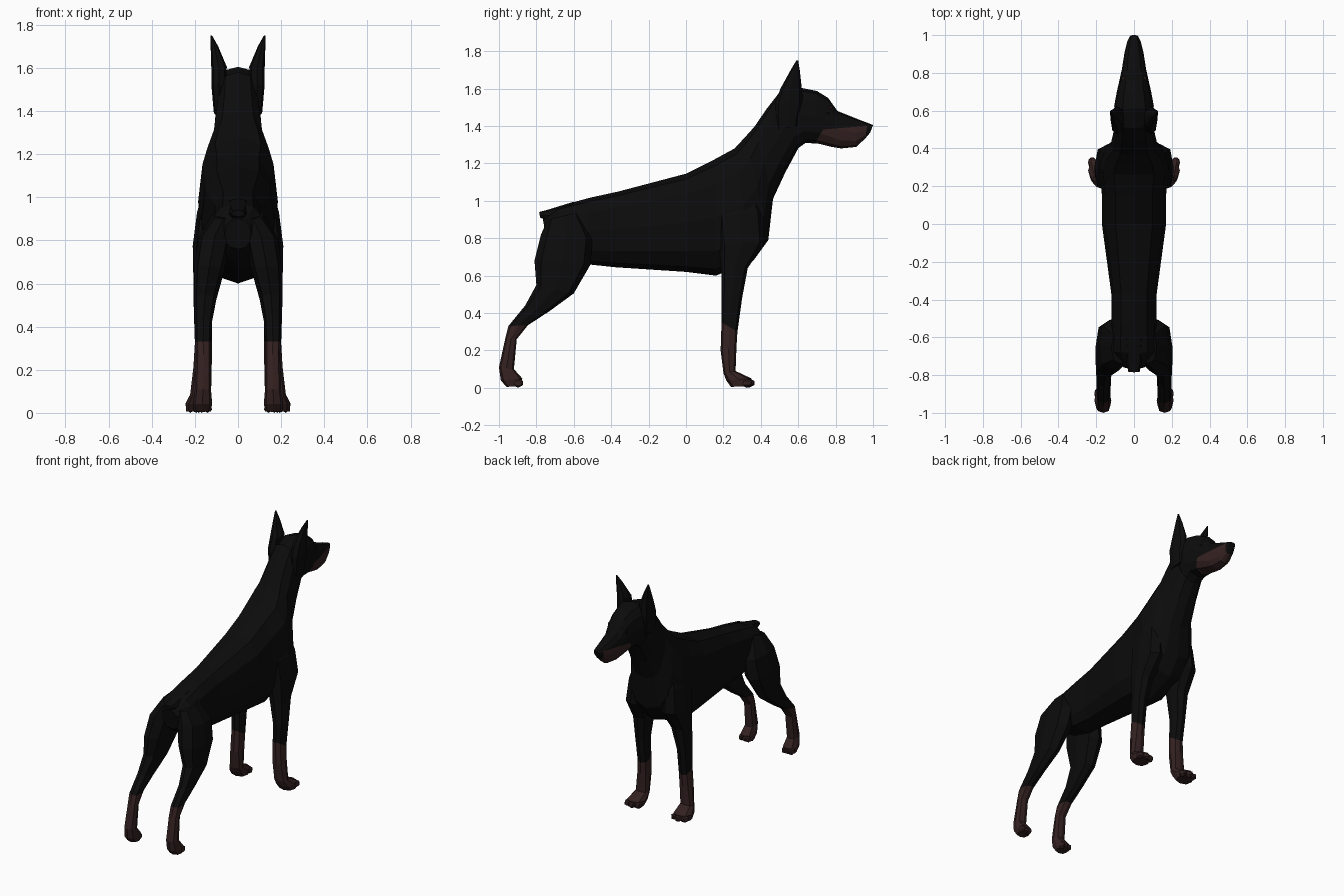
import bpy, bmesh, math
from mathutils import Vector


def material(name, rgb):
    m = bpy.data.materials.new(name)
    m.diffuse_color = (*rgb, 1)
    return m


BLACK = material("black coat", (0.0035, 0.0035, 0.0035))
BROWN = material("brown markings", (0.034, 0.015, 0.015))


def ring(a, b, x0, x1, n, e):
    """Rounded cross-section spanning side-view points a-b (y, z) and x0-x1."""
    pts = []
    for i in range(n):
        t = 2 * math.pi * i / n
        c, s = (math.copysign(abs(v) ** e, v) for v in (math.cos(t), math.sin(t)))
        pts.append(Vector(((x0 + x1) / 2 + (x1 - x0) / 2 * s,
                           (a[0] + b[0]) / 2 + (a[0] - b[0]) / 2 * c,
                           (a[1] + b[1]) / 2 + (a[1] - b[1]) / 2 * c)))
    return pts


def loft(name, sections, n=8, e=0.8, brown=None, cuts=(), mirror=False):
    """Skin a row of sections (ay, az, by, bz, x0, x1); paint faces by rule."""
    bm = bmesh.new()
    rows = [[bm.verts.new(p) for p in ring(s[:2], s[2:4], s[4], s[5], n, e)]
            for s in sections]
    for r0, r1 in zip(rows, rows[1:]):
        for i in range(n):
            j = (i + 1) % n
            bm.faces.new((r0[i], r0[j], r1[j], r1[i]))
    bm.faces.new(rows[0])
    bm.faces.new(rows[-1])
    for co, no in cuts:
        bmesh.ops.bisect_plane(bm, geom=bm.verts[:] + bm.edges[:] + bm.faces[:],
                               plane_co=co, plane_no=no)
    return finish(name, bm, brown, mirror)


def finish(name, bm, brown=None, mirror=False):
    if mirror:
        dup = bmesh.ops.duplicate(bm, geom=bm.verts[:] + bm.edges[:] + bm.faces[:])
        for v in dup["geom"]:
            if isinstance(v, bmesh.types.BMVert):
                v.co.x = -v.co.x
    bmesh.ops.recalc_face_normals(bm, faces=bm.faces)
    for f in bm.faces:
        f.material_index = int(bool(brown and brown(f.calc_center_median())))
    me = bpy.data.meshes.new(name)
    bm.to_mesh(me)
    bm.free()
    me.materials.append(BLACK)
    me.materials.append(BROWN)
    ob = bpy.data.objects.new(name, me)
    bpy.context.collection.objects.link(ob)
    return ob


def blobs(name, spots, size, brown):
    """Small faceted pads, mirrored left and right."""
    bm = bmesh.new()
    for spot in spots:
        new = bmesh.ops.create_icosphere(bm, subdivisions=1, radius=1)["verts"]
        for v in new:
            v.co = Vector(p * q for p, q in zip(v.co, size)) + Vector(spot)
    return finish(name, bm, lambda c: brown, True)


def centred(rows):
    return [(*r[:4], -r[4], r[4]) for r in rows]


# torso and neck: top point, bottom point, half width
loft("body", centred([
    (-0.765, 0.90, -0.74, 0.76, 0.06),
    (-0.68, 0.97, -0.66, 0.70, 0.125),
    (-0.52, 1.015, -0.52, 0.66, 0.12),
    (-0.36, 1.05, -0.38, 0.645, 0.12),
    (0.0, 1.145, 0.0, 0.62, 0.17),
    (0.15, 1.22, 0.16, 0.60, 0.17),
    (0.26, 1.28, 0.36, 0.68, 0.185),
    (0.32, 1.345, 0.44, 0.79, 0.16),
    (0.365, 1.395, 0.465, 1.01, 0.125),
    (0.43, 1.49, 0.53, 1.15, 0.11),
    (0.50, 1.58, 0.60, 1.28, 0.10)]), n=12)

# docked tail
loft("tail", centred([
    (-0.60, 0.995, -0.62, 0.92, 0.05),
    (-0.74, 0.952, -0.73, 0.89, 0.04),
    (-0.785, 0.94, -0.78, 0.91, 0.03)]))

# head with brown lower muzzle and black nose
loft("head", centred([
    (0.49, 1.56, 0.57, 1.26, 0.09),
    (0.61, 1.605, 0.64, 1.31, 0.105),
    (0.70, 1.587, 0.71, 1.305, 0.09),
    (0.76, 1.55, 0.77, 1.29, 0.076),
    (0.81, 1.48, 0.83, 1.28, 0.064),
    (0.91, 1.44, 0.91, 1.288, 0.05),
    (0.97, 1.417, 0.96, 1.335, 0.036),
    (1.0, 1.405, 0.985, 1.365, 0.022)]), n=12,
    cuts=[((0, 0.9, 1.395), (0, -0.08, 1)), ((0, 0.715, 1.35), (0, 1, -0.6))],
    brown=lambda c: c.z < 1.395 + 0.08 * (c.y - 0.9)
    and c.y - 0.6 * c.z > 0.715 - 0.81 and c.y < 0.97)

# pointed ears
loft("ears", [
    (0.60, 1.40, 0.48, 1.38, 0.06, 0.112),
    (0.625, 1.53, 0.475, 1.52, 0.055, 0.124),
    (0.618, 1.61, 0.505, 1.60, 0.052, 0.124),
    (0.608, 1.70, 0.56, 1.70, 0.092, 0.127),
    (0.60, 1.75, 0.59, 1.75, 0.12, 0.127)], n=8, e=0.9, mirror=True)

# front legs: front point, back point, inner and outer x
loft("front_legs", [
    (0.36, 1.08, 0.22, 1.06, 0.06, 0.15),
    (0.415, 0.94, 0.16, 0.92, 0.06, 0.19),
    (0.425, 0.78, 0.175, 0.77, 0.06, 0.21),
    (0.33, 0.64, 0.19, 0.61, 0.09, 0.207),
    (0.30, 0.48, 0.19, 0.47, 0.12, 0.205),
    (0.275, 0.30, 0.19, 0.35, 0.12, 0.20),
    (0.27, 0.22, 0.185, 0.20, 0.122, 0.207),
    (0.265, 0.09, 0.20, 0.08, 0.125, 0.222),
    (0.35, 0.05, 0.215, 0.04, 0.12, 0.243),
    (0.345, 0.01, 0.24, 0.005, 0.13, 0.24)],
    brown=lambda c: c.z < 0.31, mirror=True)

# hind legs
loft("hind_legs", [
    (-0.57, 0.94, -0.74, 0.90, 0.02, 0.12),
    (-0.50, 0.80, -0.775, 0.82, 0.03, 0.185),
    (-0.51, 0.66, -0.81, 0.68, 0.06, 0.205),
    (-0.60, 0.505, -0.80, 0.55, 0.10, 0.205),
    (-0.73, 0.41, -0.86, 0.44, 0.12, 0.20),
    (-0.845, 0.335, -0.95, 0.33, 0.125, 0.198),
    (-0.905, 0.26, -0.965, 0.27, 0.125, 0.195),
    (-0.92, 0.10, -1.0, 0.11, 0.125, 0.20),
    (-0.875, 0.05, -0.99, 0.04, 0.12, 0.21),
    (-0.88, 0.01, -0.96, 0.005, 0.125, 0.205)],
    brown=lambda c: c.z < 0.315, mirror=True)

# toes on every paw
blobs("toes", [(0.142 + 0.04 * i, y + 0.012 * (i == 1), 0.026) for i in range(3)
               for y in (0.325, -0.905)][0:6:2], (0.024, 0.033, 0.026), True)
blobs("hind_toes", [(0.142 + 0.026 * i, -0.898, 0.026) for i in range(3)],
      (0.018, 0.03, 0.026), True)

# eyes and brow spots
blobs("eyes", [(0.068, 0.755, 1.465)], (0.008, 0.016, 0.012), False)
blobs("brow_spots", [(0.056, 0.768, 1.497)], (0.012, 0.018, 0.01), True)
